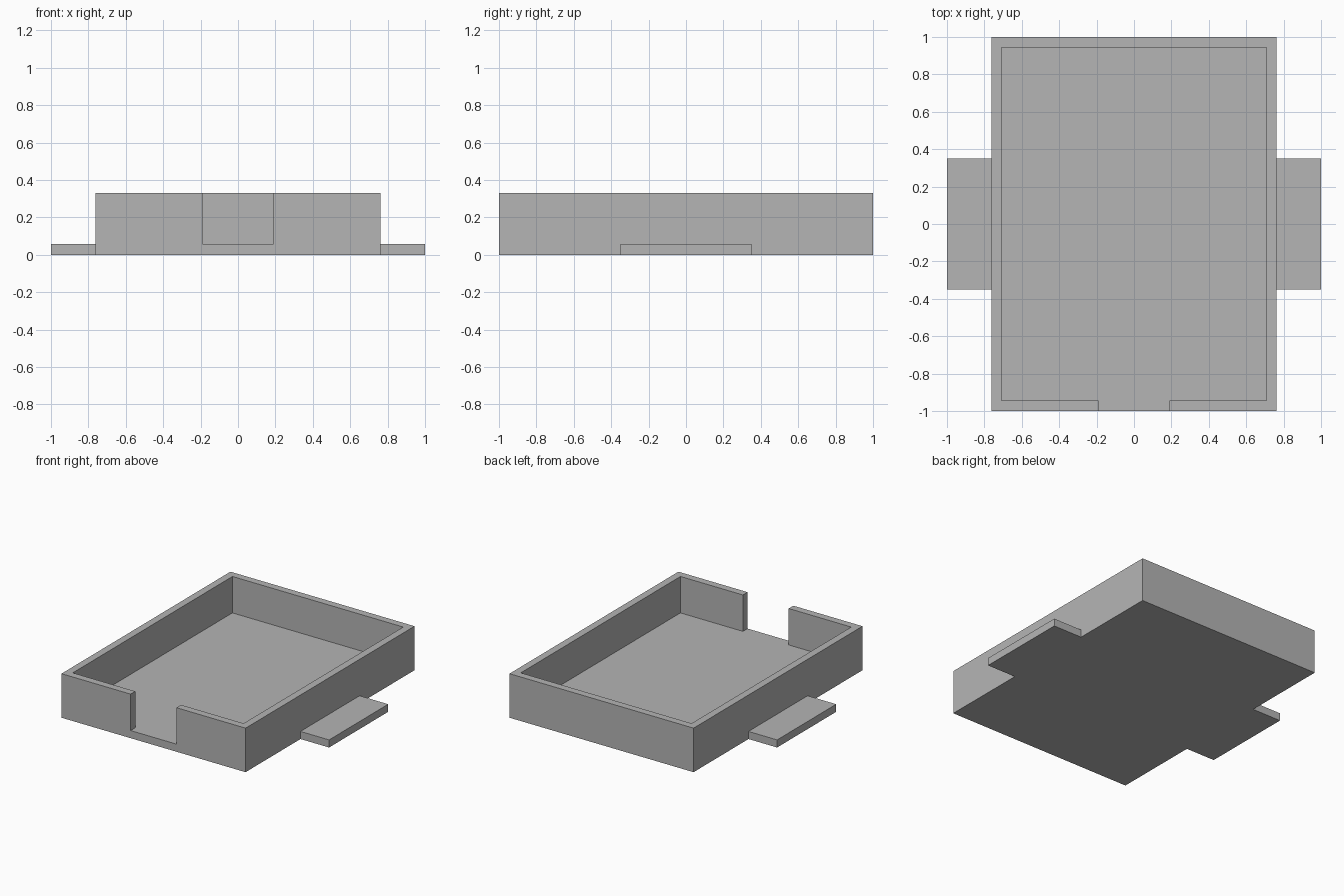
import bpy
import bmesh

cube = bpy.data.objects.get("Cube")
if cube:
    bpy.data.objects.remove(cube, do_unlink=True)

WIDTH, HEIGHT = 0.763, 0.33       # half width, wall height
WALL, FLOOR = 0.055, 0.057        # wall and floor thickness
NOTCH, TAB = 0.19, 0.35           # half widths of notch and side tabs

grey = bpy.data.materials.new("plain_grey")
grey.use_nodes = True
colour = (0.46, 0.46, 0.46, 1)
grey.diffuse_color = colour
grey.node_tree.nodes["Principled BSDF"].inputs["Base Color"].default_value = colour


def prism(name, outline, bottom, top):
    """Extrude a counter-clockwise outline upward into a solid."""
    bm = bmesh.new()
    base = bm.faces.new([bm.verts.new((x, y, bottom)) for x, y in outline])
    result = bmesh.ops.extrude_face_region(bm, geom=[base], use_keep_orig=True)
    raised = [v for v in result["geom"] if isinstance(v, bmesh.types.BMVert)]
    bmesh.ops.translate(bm, verts=raised, vec=(0, 0, top - bottom))
    bmesh.ops.recalc_face_normals(bm, faces=bm.faces)
    mesh = bpy.data.meshes.new(name)
    bm.to_mesh(mesh)
    bm.free()
    mesh.materials.append(grey)
    obj = bpy.data.objects.new(name, mesh)
    bpy.context.collection.objects.link(obj)
    return obj


def rectangle(x0, x1, y0, y1):
    return [(x0, y0), (x1, y0), (x1, y1), (x0, y1)]


# Tray body
tray = prism("tray", rectangle(-WIDTH, WIDTH, -1, 1), 0, HEIGHT)

# Pocket and front notch, cut as one T-shaped hollow
inner_x, inner_y = WIDTH - WALL, 1 - WALL
right_half = [(NOTCH, -1.1), (NOTCH, -inner_y), (inner_x, -inner_y), (inner_x, inner_y)]
left_half = [(-x, y) for x, y in reversed(right_half)]
cutter = prism("pocket_cutter", right_half + left_half, FLOOR, HEIGHT + 0.1)
cutter.hide_render = True
cutter.hide_viewport = True

cut = tray.modifiers.new("pocket", 'BOOLEAN')
cut.operation = 'DIFFERENCE'
cut.solver = 'EXACT'
cut.object = cutter

# Apply the cut, then drop the helper
depsgraph = bpy.context.evaluated_depsgraph_get()
tray_mesh = bpy.data.meshes.new_from_object(tray.evaluated_get(depsgraph))
tray.modifiers.clear()
tray.data = tray_mesh
bpy.data.objects.remove(cutter, do_unlink=True)

# Flat side tabs
prism("left_tab", rectangle(WIDTH, 1, -TAB, TAB), 0, FLOOR)
prism("right_tab", rectangle(-1, -WIDTH, -TAB, TAB), 0, FLOOR)
